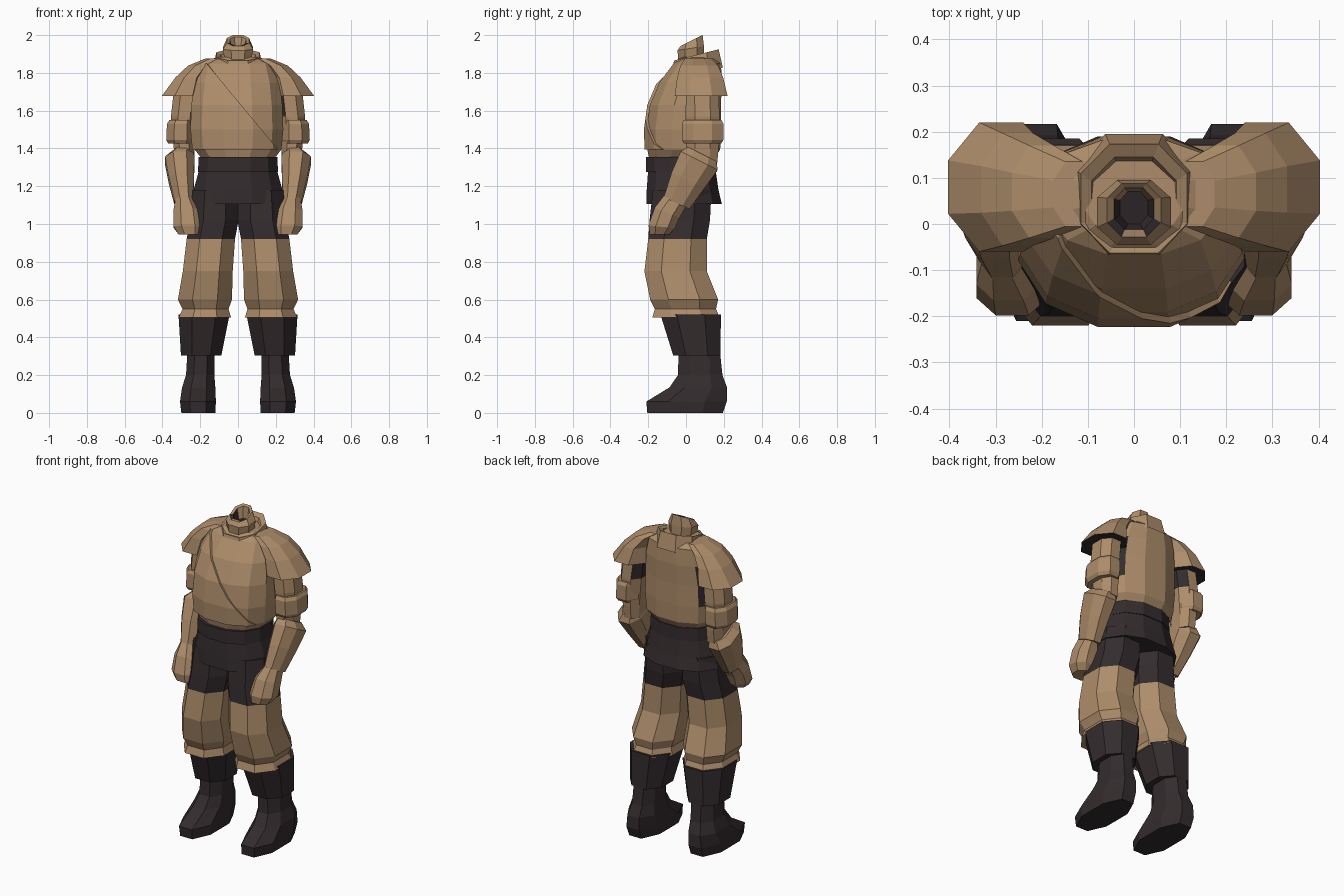
import bpy, bmesh, math
from mathutils import Vector


def mat(name, col):
    m = bpy.data.materials.new(name)
    m.diffuse_color = (*col, 1)
    return m


MATS = [mat("tan_cloth", (0.42, 0.265, 0.145)), mat("dark_leather", (0.034, 0.025, 0.027))]
TAN, DARK = 0, 1


def tube(name, rings, n=8, color=TAN, power=0.88, mirror=False, caps=True, rule=None):
    """Loft through rings of (x, y, z, half width, half depth, tilt); negative tilt raises the back."""
    bm = bmesh.new()
    loops = []
    for r in rings:
        x, y, z, rx, ry = r[:5]
        tilt = r[5] if len(r) > 5 else 0
        loop = []
        for i in range(n):
            a = 2 * math.pi * (i + 0.5) / n
            p = []
            for v in (math.cos(a), math.sin(a)):
                v /= math.cos(math.pi / n)
                p.append(math.copysign(abs(v) ** power, v))
            dy = p[1] * ry
            loop.append(bm.verts.new((x + p[0] * rx, y + dy, z - tilt * dy)))
        loops.append(loop)
    for a, b in zip(loops, loops[1:]):
        for i in range(n):
            j = (i + 1) % n
            bm.faces.new((a[i], a[j], b[j], b[i]))
    if caps:
        bm.faces.new(loops[0])
        bm.faces.new(loops[-1])
    bmesh.ops.recalc_face_normals(bm, faces=bm.faces)
    bm.normal_update()
    for f in bm.faces:
        f.material_index = color
        if rule:
            new = rule(f.calc_center_median(), f.normal)
            if new is not None:
                f.material_index = new
    me = bpy.data.meshes.new(name)
    bm.to_mesh(me)
    bm.free()
    for m in MATS:
        me.materials.append(m)
    ob = bpy.data.objects.new(name, me)
    bpy.context.collection.objects.link(ob)
    if mirror:
        ob.modifiers.new("mirror", 'MIRROR')
    return ob


# Tunic body, dark under the arms at the back
TORSO = [(0, -.02, 1.35, .195, .175), (0, -.012, 1.395, .23, .193), (0, -.012, 1.50, .24, .197),
         (0, -.003, 1.63, .235, .188), (0, .025, 1.75, .22, .165),
         (0, .06, 1.85, .19, .125), (0, .065, 1.885, .11, .09)]
tube("tunic", TORSO, 12,
     rule=lambda c, n: DARK if c.y > .02 and abs(n.x) > .5 and 1.45 < c.z < 1.76 else None)

# Overlapping front panel with a diagonal edge
wrap = tube("tunic_wrap", [(x, y, z, a + .012, b + .014) for x, y, z, a, b in TORSO[1:6]], 12, caps=False)
bm = bmesh.new()
bm.from_mesh(wrap.data)
for co, no in (((0, 0, 1.65), (.47, 0, .39)), ((0, .02, 0), (0, 1, 0))):
    bmesh.ops.bisect_plane(bm, geom=bm.verts[:] + bm.edges[:] + bm.faces[:],
                           plane_co=Vector(co), plane_no=Vector(no).normalized(), clear_outer=True)
bm.to_mesh(wrap.data)
bm.free()
sol = wrap.modifiers.new("thickness", 'SOLIDIFY')
sol.thickness = .025
sol.offset = -1

# Collar, higher at the back, and neck with a sunken dark opening
tube("collar", [(0, .055, 1.80, .135, .14, -.2), (0, .055, 1.895, .115, .118, -.25),
                (0, .05, 1.885, .092, .095, -.25), (0, .045, 1.82, .07, .075, -.25)], 8, caps=False)
tube("neck", [(0, .03, 1.75, .06, .065), (0, .03, 1.84, .066, .068, -.1), (0, .025, 1.93, .08, .07, -.15),
              (0, .03, 1.972, .058, .058, -.5), (0, .033, 1.968, .043, .045, -.5),
              (0, .035, 1.91, .03, .035, -.3)], 8,
     rule=lambda c, n: DARK if c.z < 1.955 and abs(c.x) < .045 and abs(c.y - .035) < .045 and n.z > .2 else None)

# Flared short sleeves with dark undersides
tube("sleeve", [(.288, .08, 1.678, .115, .14), (.252, .075, 1.775, .08, .122),
                (.2, .07, 1.838, .065, .1), (.13, .065, 1.875, .045, .07)], 8, power=1, mirror=True,
     rule=lambda c, n: DARK if n.z < -.9 else None)

# Arms
tube("upper_arm", [(.283, .09, 1.32, .05, .075), (.285, .088, 1.40, .055, .085),
                   (.285, .088, 1.57, .07, .09), (.265, .085, 1.75, .07, .085)], 8, mirror=True,
     rule=lambda c, n: DARK if n.x < -.5 and c.z > 1.5 else None)
tube("arm_band", [(.303, .088, 1.425, .066, .098), (.305, .088, 1.445, .075, .11),
                  (.303, .088, 1.53, .073, .11), (.298, .088, 1.55, .066, .1)], 8, mirror=True)
tube("forearm", [(.285, -.05, 1.11, .05, .068, .45), (.3, .01, 1.23, .066, .086, .5),
                 (.308, .07, 1.335, .078, .098, .5), (.295, .085, 1.37, .055, .075, .5)], 8, mirror=True)
tube("fist", [(.255, -.14, .945, .06, .052), (.264, -.128, .985, .078, .07, .1),
              (.272, -.1, 1.06, .07, .066, .4), (.285, -.06, 1.12, .046, .058, .5)], 8, mirror=True,
     rule=lambda c, n: DARK if n.x < -.9 else None)

# Belt and short skirt
tube("belt", [(0, -.025, 1.275, .212, .188), (0, -.025, 1.355, .208, .188)], 12, DARK)
tube("skirt", [(0, -.01, 1.105, .25, .2), (0, -.018, 1.18, .235, .19), (0, -.022, 1.29, .205, .178)], 12, DARK)

# Baggy trousers, dark above and tan below
tube("trouser_leg", [(.175, .0, .505, .138, .178), (.172, -.003, .55, .122, .162), (.175, -.01, .60, .143, .18),
                     (.16, -.055, .75, .132, .165), (.144, -.045, .92, .128, .155),
                     (.125, -.033, 1.02, .128, .16), (.12, -.02, 1.18, .12, .155)], 8, mirror=True,
     rule=lambda c, n: DARK if c.z > .92 else None)

# Boots and folded cuffs
tube("boot_cuff", [(.195, .057, .305, .107, .125), (.18, .025, .52, .135, .16)], 8, DARK, mirror=True)
tube("boot", [(.21, -.005, 0, .09, .2), (.212, .003, .06, .095, .213), (.208, .065, .135, .088, .152),
              (.2, .075, .2, .075, .118), (.195, .07, .34, .072, .108)], 8, DARK, mirror=True)
